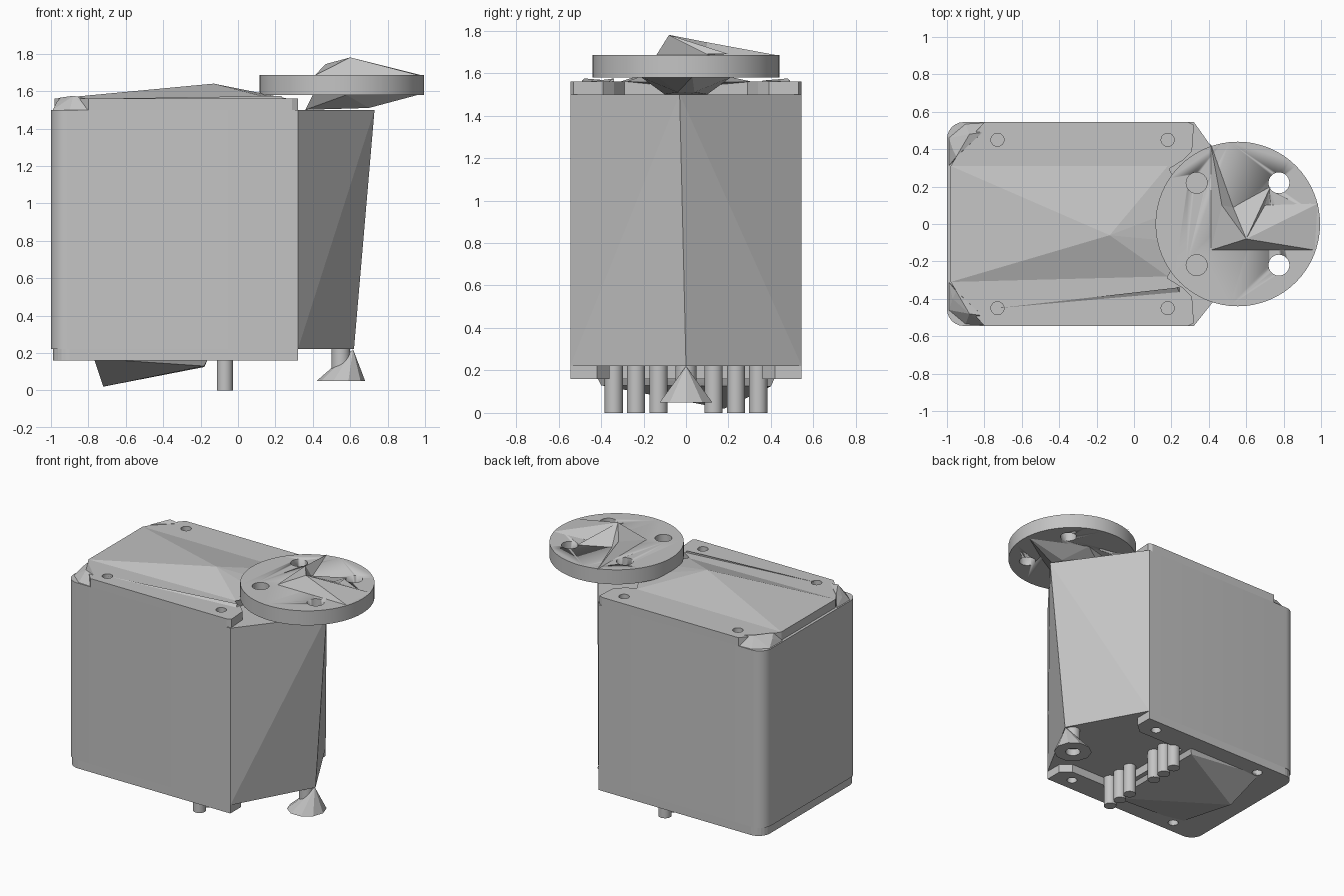
import bpy, bmesh, math
from mathutils import Vector

cube = bpy.data.objects.get("Cube")
if cube:
    bpy.data.objects.remove(cube, do_unlink=True)

grey = bpy.data.materials.new("light_grey")
grey.use_nodes = True
grey.diffuse_color = (0.55, 0.55, 0.55, 1)
grey.node_tree.nodes["Principled BSDF"].inputs["Base Color"].default_value = grey.diffuse_color


def finish(name, bm, smooth=False):
    bmesh.ops.recalc_face_normals(bm, faces=bm.faces)
    mesh = bpy.data.meshes.new(name)
    bm.to_mesh(mesh)
    bm.free()
    mesh.materials.append(grey)
    ob = bpy.data.objects.new(name, mesh)
    bpy.context.collection.objects.link(ob)
    if smooth:
        activate(ob)
        bpy.ops.object.shade_smooth_by_angle(angle=math.radians(35))
    return ob


def activate(ob):
    bpy.ops.object.select_all(action='DESELECT')
    ob.select_set(True)
    bpy.context.view_layer.objects.active = ob


def hull(name, pts):
    bm = bmesh.new()
    for p in pts:
        bm.verts.new(p)
    res = bmesh.ops.convex_hull(bm, input=bm.verts)
    junk = [v for v in bm.verts if not v.link_faces]
    bmesh.ops.delete(bm, geom=junk, context='VERTS')
    return finish(name, bm)


def prism(name, outline, z0, z1, smooth=False):
    bm = bmesh.new()
    base = bm.faces.new([bm.verts.new((x, y, z0)) for x, y in outline])
    top = bmesh.ops.extrude_face_region(bm, geom=[base])["geom"]
    bmesh.ops.translate(bm, vec=(0, 0, z1 - z0),
                        verts=[g for g in top if isinstance(g, bmesh.types.BMVert)])
    return finish(name, bm, smooth)


def ring(x, y, r, n):
    return [(x + r * math.cos(2 * math.pi * i / n), y + r * math.sin(2 * math.pi * i / n))
            for i in range(n)]


def cylinder(name, x, y, r, z0, z1, n=24):
    return prism(name, ring(x, y, r, n), z0, z1, True)


def drill(ob, spots, r, z0, z1):
    """Cut round holes and drop the cutters."""
    for x, y in spots:
        cutter = cylinder("hole_cutter", x, y, r, z0, z1)
        cutter.hide_render = True
        mod = ob.modifiers.new("hole", 'BOOLEAN')
        mod.operation, mod.solver, mod.object = 'DIFFERENCE', 'EXACT', cutter
        activate(ob)
        bpy.ops.object.modifier_apply(modifier=mod.name)
        bpy.data.objects.remove(cutter, do_unlink=True)


def mirrored(half):
    """Close an outline given for +y, running from right to left."""
    return half + [(x, -y) for x, y in reversed(half)]


def round_corner(x, y, r):
    return [(x + r - r * math.sin(a), y - r + r * math.cos(a))
            for a in (i * math.pi / 12 for i in range(7))]


# Main case with rounded rear corners
HALF = 0.545
prism("case", mirrored([(0.32, HALF)] + round_corner(-1, HALF, 0.09)), 0.22, 1.5, True)

# Wedge shaped nose under the wheel
hull("nose", [(0.3, s * HALF, z) for s in (-1, 1) for z in (0.22, 1.5)]
     + [(0.32, s * HALF, z) for s in (-1, 1) for z in (0.22, 1.5)]
     + [(0.73, -0.03, 1.5), (0.62, 0, 0.22)])

screws = [(x, y) for x in (-0.73, 0.18) for y in (-0.45, 0.45)]

# Bottom frame, open toward the nose
bottom = prism("bottom_frame", mirrored(
    [(-0.13, 0.36), (0.25, 0.36), (0.32, 0.42), (0.32, HALF)]
    + round_corner(-0.99, HALF, 0.09)), 0.16, 0.22)
drill(bottom, screws, 0.035, 0.1, 0.21)

# Top frame with clipped rear corners
top = prism("top_frame", mirrored(
    [(0.18, 0.29), (0.26, 0.34), (0.31, 0.39), (0.32, 0.53), (0.29, HALF),
     (-0.8, HALF), (-0.84, 0.5), (-0.95, 0.36), (-0.98, 0.31)]), 1.5, 1.56)
drill(top, screws, 0.035, 1.52, 1.6)

# Broken facets at the rear top corners
for s, side in ((1, "left"), (-1, "right")):
    hull(side + "_corner_facet", [
        (-0.99, s * 0.31, 1.5), (-0.99, s * 0.46, 1.5), (-0.9, s * 0.535, 1.5),
        (-0.8, s * 0.54, 1.5), (-0.95, s * 0.36, 1.565), (-0.88, s * 0.48, 1.575),
        (-0.81, s * 0.49, 1.56), (-0.97, s * 0.4, 1.54)])

# Shallow peaked lid
hull("lid_peak", [(-0.98, -0.31, 1.56), (-0.98, 0.31, 1.56), (0.18, 0.31, 1.56),
                  (0.18, -0.28, 1.56), (0.29, 0.1, 1.555), (0.29, -0.1, 1.555),
                  (-0.13, -0.06, 1.64), (0, 0, 1.51)])

# Thin ridge beside the lid
hull("lid_ridge", [(-0.73, -0.45, 1.56), (0.25, -0.34, 1.55), (0.25, -0.38, 1.55),
                   (0.23, -0.34, 1.575), (0.2, -0.36, 1.54)])

# Faceted block on the underside
hull("under_block", [(x, y, 0.17) for x in (-0.77, -0.16) for y in (-0.42, 0.42)]
     + [(-0.72, 0.18, 0.02), (-0.18, -0.4, 0.13), (-0.18, 0.4, 0.125)])

# Two groups of three pins
for s, side in ((1, "left"), (-1, "right")):
    for i in range(3):
        cylinder(f"{side}_pin_{i + 1}", -0.07, s * (0.13 + 0.105 * i), 0.043, 0, 0.23)

# Foot: post and leaning skirt
cylinder("foot_post", 0.55, 0, 0.05, 0.1, 0.23)
foot = hull("foot_skirt", [(x, y, 0.05) for x, y in ring(0.55, 0, 0.13, 10)]
            + [(0.615, 0, 0.22)])
drill(foot, [(0.55, 0)], 0.05, 0, 0.1)

# Wheel with four through holes
CX = 0.555
wheel_holes = [(CX + a * 0.22, b * 0.22) for a in (-1, 1) for b in (-1, 1)]
wheel = cylinder("wheel", CX, 0, 0.44, 1.58, 1.685, 64)
drill(wheel, wheel_holes, 0.056, 1.5, 1.75)

# Faceted hub below the wheel
hull("lower_hub", [(0.36, -0.1, 1.5), (0.36, 0.1, 1.5), (0.7, -0.04, 1.51),
                   (0.68, 0.04, 1.51), (0.4, -0.16, 1.58), (0.4, 0.16, 1.58),
                   (0.58, -0.21, 1.58), (0.58, 0.21, 1.58), (0.72, -0.13, 1.58),
                   (0.72, 0.13, 1.58), (0.97, 0.03, 1.582)])

# Jagged hub cap on top of the wheel
bm = bmesh.new()
points = {"peak": (0.6, -0.08, 1.78), "crest": (0.47, 0.1, 1.745),
          "back": (0.41, 0.43, 1.684), "corner": (0.41, -0.14, 1.684),
          "tip": (0.97, -0.14, 1.684), "side": (0.985, 0.11, 1.684),
          "notch": (0.7, 0.1, 1.69), "spike": (0.73, 0.2, 1.69),
          "inner": (0.53, 0.09, 1.684)}
v = {k: bm.verts.new(p) for k, p in points.items()}
for tri in ("peak corner tip", "peak crest corner", "crest back corner",
            "peak tip side", "peak side notch", "peak notch spike",
            "peak spike inner", "peak inner crest", "crest inner back"):
    bm.faces.new([v[k] for k in tri.split()])
bm.faces.new([v[k] for k in "corner back inner spike notch side tip".split()])
finish("hub_cap", bm)
